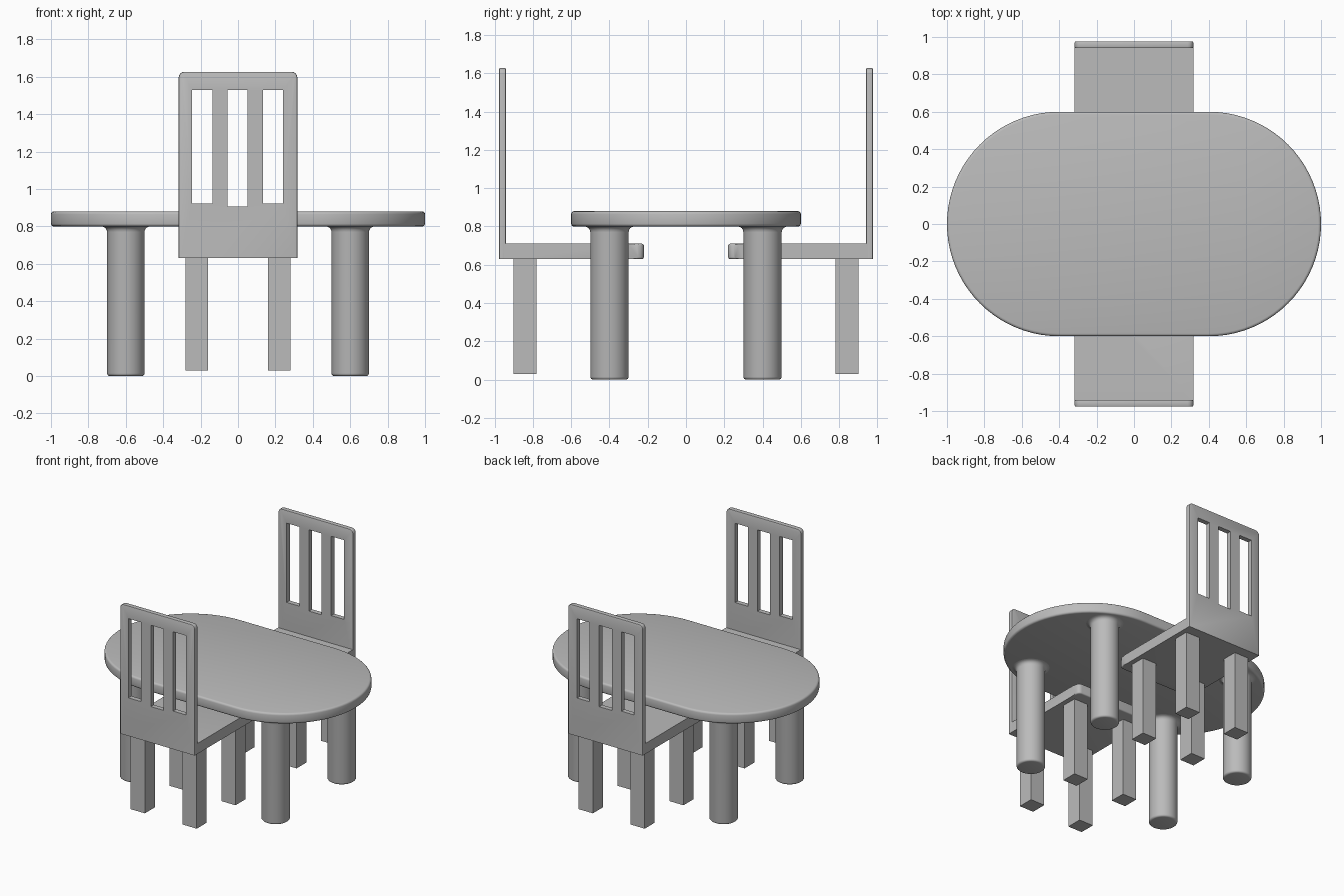
import bpy, bmesh, math
from mathutils import Vector, Matrix

cube = bpy.data.objects.get("Cube")
if cube:
    bpy.data.objects.remove(cube, do_unlink=True)

grey = bpy.data.materials.new("plain grey")
grey.use_nodes = True
colour = (0.5, 0.5, 0.5, 1)
grey.diffuse_color = colour
grey.node_tree.nodes["Principled BSDF"].inputs["Base Color"].default_value = colour


def finish(name, bm, smooth=True):
    bmesh.ops.recalc_face_normals(bm, faces=bm.faces)
    mesh = bpy.data.meshes.new(name)
    bm.to_mesh(mesh)
    bm.free()
    mesh.materials.append(grey)
    obj = bpy.data.objects.new(name, mesh)
    bpy.context.collection.objects.link(obj)
    bpy.ops.object.select_all(action="DESELECT")
    obj.select_set(True)
    bpy.context.view_layer.objects.active = obj
    if smooth:
        bpy.ops.object.shade_smooth_by_angle(angle=math.radians(35))
    return obj


def add_box(bm, low, high):
    low, high = Vector(low), Vector(high)
    place = Matrix.Translation((low + high) / 2) @ Matrix.Diagonal((*(high - low), 1))
    bmesh.ops.create_cube(bm, size=1, matrix=place)


def round_edges(bm, rule, radius, segments=4):
    """Bevel every edge whose midpoint and direction satisfy the rule."""
    edges = []
    for e in bm.edges:
        a, b = e.verts
        if e.calc_face_angle(0) > 1 and rule((a.co + b.co) / 2, (b.co - a.co).normalized()):
            edges.append(e)
    bmesh.ops.bevel(bm, geom=edges, offset=radius, segments=segments,
                    profile=0.5, affect="EDGES")


# Table top: stadium outline, extruded, with softened rims
bm = bmesh.new()
steps, radius = 40, 0.6
outline = []
for side in (1, -1):
    for i in range(steps + 1):
        a = side * math.pi / 2 - math.pi / 2 - math.pi / 2 + math.pi * i / steps
        a = -math.pi / 2 + math.pi * i / steps
        outline.append(bm.verts.new((side * (0.4 + radius * math.cos(a)),
                                     side * radius * math.sin(a), 0.8)))
base = bm.faces.new(outline)
raised = bmesh.ops.extrude_face_region(bm, geom=[base])
bmesh.ops.translate(bm, vec=(0, 0, 0.08),
                    verts=[v for v in raised["geom"] if isinstance(v, bmesh.types.BMVert)])
bmesh.ops.recalc_face_normals(bm, faces=bm.faces)
round_edges(bm, lambda mid, d: abs(d.z) < 0.1, 0.015, 3)
finish("table_top", bm)

# Table legs: lathed profile with a rounded foot and a flared fillet at the top
r, foot, flare = 0.1, 0.015, 0.03
arc = [math.pi / 2 * i / 4 for i in range(5)]
profile = [(0, 0)]
profile += [(r - foot + foot * math.sin(a), foot - foot * math.cos(a)) for a in arc]
profile += [(r + flare - flare * math.cos(a), 0.8 - flare + flare * math.sin(a)) for a in arc]
profile += [(0, 0.8)]
for x, side_name in ((0.6, "left"), (-0.6, "right")):
    for y, end_name in ((-0.4, "front"), (0.4, "back")):
        bm = bmesh.new()
        verts = [bm.verts.new((x + px, y, pz)) for px, pz in profile]
        edges = [bm.edges.new(pair) for pair in zip(verts, verts[1:])]
        bmesh.ops.spin(bm, geom=verts + edges, cent=(x, y, 0), axis=(0, 0, 1),
                       angle=math.tau, steps=40)
        bmesh.ops.remove_doubles(bm, verts=bm.verts, dist=0.0005)
        finish(f"table_leg_{end_name}_{side_name}", bm)


def build_chair(side, prefix):
    def span(y1, y2):
        return sorted((side * y1, side * y2))

    half = 0.317

    # Seat with rounded inner corners
    y1, y2 = span(0.22, 0.95)
    bm = bmesh.new()
    add_box(bm, (-half, y1, 0.63), (half, y2, 0.71))
    round_edges(bm, lambda mid, d: abs(d.z) > 0.9 and abs(mid.y) < 0.3, 0.03)
    round_edges(bm, lambda mid, d: abs(d.z) < 0.1 and abs(mid.y) < 0.26, 0.01, 3)
    finish(prefix + "_seat", bm)

    # Back panel with rounded upper corners and softened rims
    y1, y2 = span(0.94, 0.977)
    bm = bmesh.new()
    add_box(bm, (-half, y1, 0.63), (half, y2, 1.627))
    round_edges(bm, lambda mid, d: abs(d.y) > 0.9 and mid.z > 1.5, 0.03)
    round_edges(bm, lambda mid, d: abs(d.y) < 0.1 and mid.z > 0.7, 0.006, 2)
    back = finish(prefix + "_back", bm, smooth=False)

    # Three slots cut through the back, the middle one slightly longer
    y1, y2 = span(0.9, 1.02)
    bm = bmesh.new()
    for x, bottom in ((-0.191, 0.922), (-0.002, 0.906), (0.187, 0.922)):
        add_box(bm, (x - 0.054, y1, bottom), (x + 0.054, y2, 1.53))
    cutter = finish(prefix + "_slot_cutter", bm, smooth=False)
    cutter.hide_render = True
    cut = back.modifiers.new("slots", "BOOLEAN")
    cut.object, cut.operation, cut.solver = cutter, "DIFFERENCE", "EXACT"
    bpy.ops.object.select_all(action="DESELECT")
    back.select_set(True)
    bpy.context.view_layer.objects.active = back
    bpy.ops.object.modifier_apply(modifier=cut.name)
    bpy.data.objects.remove(cutter, do_unlink=True)
    bpy.ops.object.shade_smooth_by_angle(angle=math.radians(35))

    # Four square legs
    for x, x_name in ((0.22, "left"), (-0.22, "right")):
        for y, y_name in ((0.37, "inner"), (0.84, "outer")):
            bm = bmesh.new()
            add_box(bm, (x - 0.06, side * y - 0.06, 0.03), (x + 0.06, side * y + 0.06, 0.64))
            finish(f"{prefix}_leg_{y_name}_{x_name}", bm, smooth=False)


build_chair(-1, "front_chair")
build_chair(1, "back_chair")
